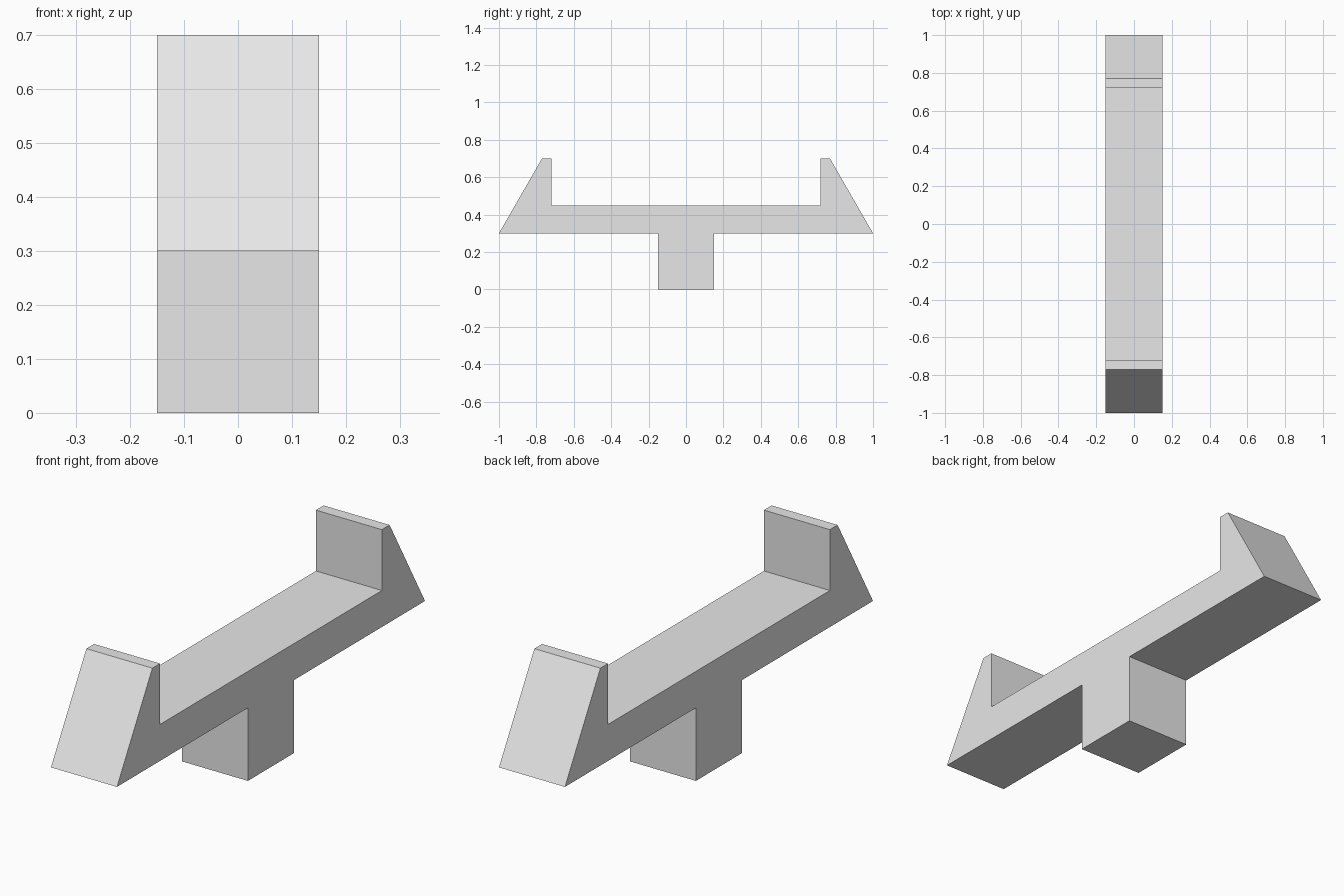
import bpy
import bmesh

cube = bpy.data.objects.get("Cube")
if cube:
    bpy.data.objects.remove(cube, do_unlink=True)

HALF_WIDTH = 0.15

# Single plain grey finish
grey = bpy.data.materials.new("plain_grey")
grey.use_nodes = True
colour = (0.8, 0.8, 0.8, 1.0)
grey.diffuse_color = colour
grey.node_tree.nodes["Principled BSDF"].inputs["Base Color"].default_value = colour


def extrude_profile(name, profile):
    """Extrude a closed (y, z) outline across the full width in x."""
    bm = bmesh.new()
    face = bm.faces.new([bm.verts.new((-HALF_WIDTH, y, z)) for y, z in profile])
    result = bmesh.ops.extrude_face_region(bm, geom=[face])
    moved = [v for v in result["geom"] if isinstance(v, bmesh.types.BMVert)]
    bmesh.ops.translate(bm, verts=moved, vec=(2 * HALF_WIDTH, 0, 0))
    bmesh.ops.recalc_face_normals(bm, faces=bm.faces)
    mesh = bpy.data.meshes.new(name)
    bm.to_mesh(mesh)
    bm.free()
    mesh.materials.append(grey)
    obj = bpy.data.objects.new(name, mesh)
    bpy.context.collection.objects.link(obj)
    return obj


# Half outline: post, underside, sloped end wall, inner wall and deck
half = [(0.15, 0), (0.15, 0.3), (1, 0.3), (0.77, 0.7), (0.72, 0.7), (0.72, 0.45)]
mirrored = [(-y, z) for y, z in reversed(half)]
extrude_profile("cradle_with_post", half + mirrored)
